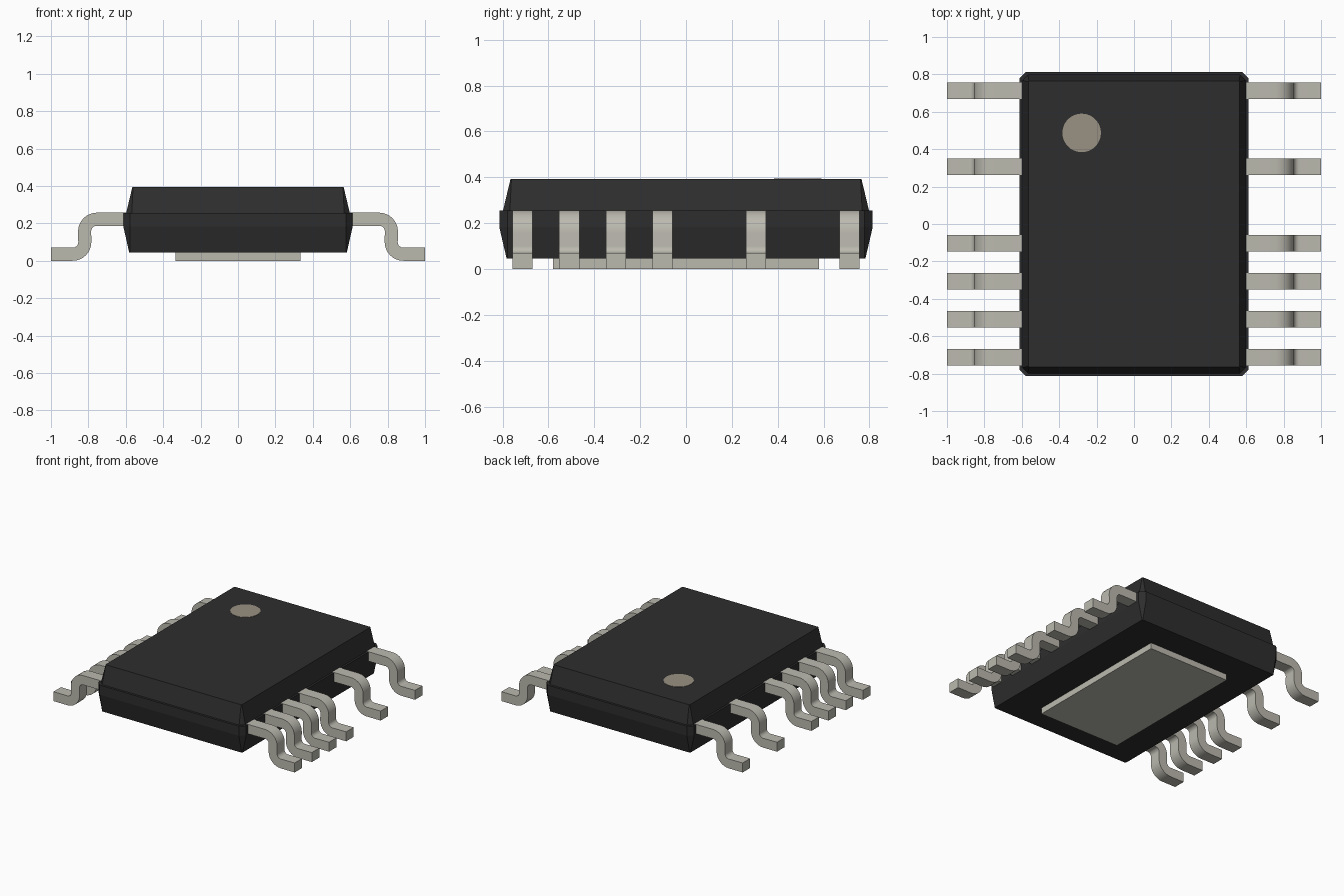
import bpy, bmesh, math

if "Cube" in bpy.data.objects:
    bpy.data.objects.remove(bpy.data.objects["Cube"], do_unlink=True)


def material(name, rgb):
    m = bpy.data.materials.new(name)
    m.use_nodes = True
    col = (*rgb, 1.0)
    m.diffuse_color = col
    m.node_tree.nodes["Principled BSDF"].inputs["Base Color"].default_value = col
    return m


BLACK = material("black_plastic", (0.027, 0.027, 0.027))
METAL = material("tinned_metal", (0.50, 0.49, 0.43))
TAN = material("marker_tan", (0.32, 0.285, 0.225))


def finish(bm, name, mat, smooth=False):
    bmesh.ops.recalc_face_normals(bm, faces=bm.faces[:])
    mesh = bpy.data.meshes.new(name)
    bm.to_mesh(mesh)
    bm.free()
    mesh.materials.append(mat)
    ob = bpy.data.objects.new(name, mesh)
    bpy.context.scene.collection.objects.link(ob)
    if smooth:
        bpy.ops.object.select_all(action="DESELECT")
        ob.select_set(True)
        bpy.context.view_layer.objects.active = ob
        bpy.ops.object.shade_smooth_by_angle(angle=math.radians(35))
    return ob


def chamfered_ring(bm, hx, hy, c, z):
    """Rectangle with cut corners, as a ring of eight vertices."""
    pts = [(hx, -hy + c), (hx, hy - c), (hx - c, hy), (-hx + c, hy),
           (-hx, hy - c), (-hx, -hy + c), (-hx + c, -hy), (hx - c, -hy)]
    return [bm.verts.new((x, y, z)) for x, y in pts]


# Moulded body: drafted lower half, parting band, small ledge, drafted upper half
bm = bmesh.new()
levels = [(0.582, 0.782, 0.004, 0.045), (0.613, 0.814, 0.036, 0.183),
          (0.613, 0.814, 0.036, 0.255), (0.598, 0.798, 0.030, 0.255),
          (0.565, 0.765, 0.004, 0.393)]
rings = [chamfered_ring(bm, *lv) for lv in levels]
for a, b in zip(rings, rings[1:]):
    for i in range(8):
        j = (i + 1) % 8
        bm.faces.new((a[i], a[j], b[j], b[i]))
bm.faces.new(rings[0][::-1])
bm.faces.new(rings[-1])
finish(bm, "package_body", BLACK)

# Thermal pad under the body
bm = bmesh.new()
bmesh.ops.create_cube(bm, size=1)
for v in bm.verts:
    v.co = (v.co.x * 0.67, v.co.y * 1.16, (v.co.z + 0.5) * 0.05)
finish(bm, "thermal_pad", METAL)

# Pin one marker disc on the top
bm = bmesh.new()
bmesh.ops.create_cone(bm, cap_ends=True, segments=48, radius1=0.103,
                      radius2=0.103, depth=0.006)
bmesh.ops.translate(bm, verts=bm.verts[:], vec=(-0.28, 0.487, 0.392))
finish(bm, "pin_one_marker", TAN)


# Gull-wing lead: two edges of the strip, stepped around both bends
INNER, OUTER, STEPS = 0.03, 0.10, 8
TOP, THICK, WIDTH = 0.257, 0.071, 0.088
X_IN, X_OUT = 0.784, 0.855


def lead_pairs():
    pairs = [((0.57, TOP), (0.57, TOP - THICK))]
    cx, cz = X_OUT - OUTER, TOP - OUTER
    for i in range(STEPS + 1):
        a = math.pi / 2 * (1 - i / STEPS)
        c, s = math.cos(a), math.sin(a)
        pairs.append(((cx + OUTER * c, cz + OUTER * s),
                      (cx + INNER * c, cz + INNER * s)))
    cx, cz = X_IN + OUTER, OUTER
    for i in range(STEPS + 1):
        a = math.pi + math.pi / 2 * i / STEPS
        c, s = math.cos(a), math.sin(a)
        pairs.append(((cx + INNER * c, cz + INNER * s),
                      (cx + OUTER * c, cz + OUTER * s)))
    pairs.append(((1.0, THICK), (1.0, 0.0)))
    return pairs


def build_lead(name, side, y):
    bm = bmesh.new()
    sections = []
    for (xa, za), (xb, zb) in lead_pairs():
        corners = [(xa, -1, za), (xa, 1, za), (xb, 1, zb), (xb, -1, zb)]
        sections.append([bm.verts.new((side * x, y + s * WIDTH / 2, z))
                         for x, s, z in corners])
    for a, b in zip(sections, sections[1:]):
        for i in range(4):
            j = (i + 1) % 4
            bm.faces.new((a[i], a[j], b[j], b[i]))
    bm.faces.new(sections[0])
    bm.faces.new(sections[-1][::-1])
    finish(bm, name, METAL, smooth=True)


# Eight slots per side at a constant pitch, with two left empty
for side, label in ((1, "left"), (-1, "right")):
    for slot in (0, 1, 2, 3, 5, 7):
        build_lead(f"{label}_lead_{slot + 1}", side, (slot - 3.5) * 0.2037)
